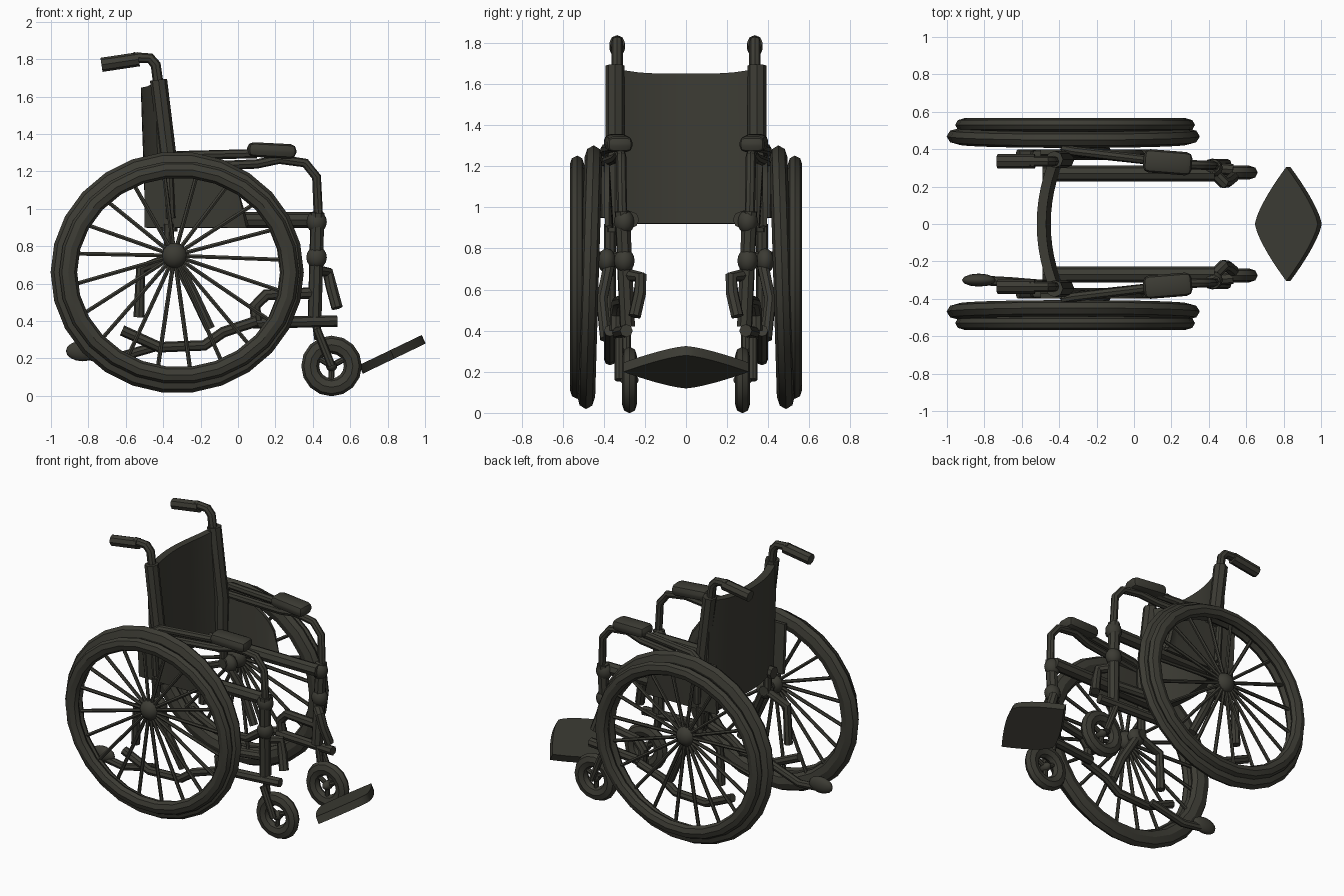
import bpy, bmesh, math

if "Cube" in bpy.data.objects:
    bpy.data.objects.remove(bpy.data.objects["Cube"], do_unlink=True)

mat = bpy.data.materials.new("dark olive grey")
mat.use_nodes = True
colour = (0.045, 0.044, 0.034, 1)
mat.diffuse_color = colour
mat.node_tree.nodes["Principled BSDF"].inputs["Base Color"].default_value = colour


def finish(name, angle=40):
    ob = bpy.context.object
    ob.name = name
    ob.data.materials.clear()
    ob.data.materials.append(mat)
    bpy.ops.object.shade_smooth_by_angle(angle=math.radians(angle))
    return ob


def activate(ob):
    bpy.context.collection.objects.link(ob)
    bpy.ops.object.select_all(action="DESELECT")
    ob.select_set(True)
    bpy.context.view_layer.objects.active = ob


def tubes(name, paths, radius, res=2):
    """Several round tubes joined in one object."""
    cu = bpy.data.curves.new(name, "CURVE")
    cu.dimensions = "3D"
    cu.bevel_depth = radius
    cu.bevel_resolution = res
    cu.use_fill_caps = True
    for pts in paths:
        sp = cu.splines.new("POLY")
        sp.points.add(len(pts) - 1)
        for p, co in zip(sp.points, pts):
            p.co = (*co, 1)
    activate(bpy.data.objects.new(name, cu))
    bpy.ops.object.convert(target="MESH")
    finish(name)


def ring(name, centre, major, minor, width, squash=1, tilt=0, seg=26):
    bpy.ops.mesh.primitive_torus_add(location=centre, rotation=(math.pi / 2 + tilt, 0, 0),
                                     major_radius=major, minor_radius=minor,
                                     major_segments=seg, minor_segments=8)
    bpy.context.object.scale = (1, squash, width)
    finish(name)


def ball(name, centre, size):
    bpy.ops.mesh.primitive_uv_sphere_add(segments=12, ring_count=8, location=centre)
    bpy.context.object.scale = size
    finish(name)


def pad(name, centre, size, turn):
    """Cushion: a box with wide rounded edges."""
    bpy.ops.mesh.primitive_cube_add(size=1, location=centre, rotation=(0, 0.05, turn))
    ob = bpy.context.object
    ob.scale = size
    bpy.ops.object.transform_apply(location=False, rotation=False, scale=True)
    mod = ob.modifiers.new("rounding", "BEVEL")
    mod.width = 0.032
    mod.segments = 2
    bpy.ops.object.modifier_apply(modifier=mod.name)
    finish(name)


def sheet(name, nu, nv, f, thick):
    """Grid surface f(u, v) with thickness."""
    bm = bmesh.new()
    g = [[bm.verts.new(f(i / nu, j / nv)) for j in range(nv + 1)] for i in range(nu + 1)]
    for i in range(nu):
        for j in range(nv):
            bm.faces.new((g[i][j], g[i + 1][j], g[i + 1][j + 1], g[i][j + 1]))
    bmesh.ops.remove_doubles(bm, verts=bm.verts, dist=1e-4)
    me = bpy.data.meshes.new(name)
    bm.to_mesh(me)
    bm.free()
    ob = bpy.data.objects.new(name, me)
    activate(ob)
    mod = ob.modifiers.new("thickness", "SOLIDIFY")
    mod.thickness = thick
    mod.offset = 0
    bpy.ops.object.modifier_apply(modifier=mod.name)
    finish(name)


for s, side in ((1, "left"), (-1, "right")):
    def at(y, *xz):
        return [(x, s * y, z) for x, z in xz]

    # Drive wheel: tyre, hand rim, hub and spokes
    ring(f"{side}_tyre", (-0.325, s * 0.468, 0.66), 0.613, 0.064, 0.68, 0.955, s * 0.03)
    ring(f"{side}_hand_rim", (-0.315, s * 0.53, 0.66), 0.593, 0.048, 0.74, 0.93)
    ball(f"{side}_hub", (-0.34, s * 0.48, 0.75), (0.07, 0.06, 0.07))
    ball(f"{side}_inner_hub", (-0.34, s * 0.385, 0.74), (0.06, 0.045, 0.06))
    spokes = []
    for k in range(20):
        a = math.tau * (k + 0.4) / 20
        spokes.append([(-0.34, s * 0.49, 0.75),
                       (-0.325 + 0.57 * math.cos(a), s * 0.475, 0.66 + 0.54 * math.sin(a))])
    tubes(f"{side}_spokes", spokes, 0.012, 1)
    tubes(f"{side}_axle", [[(-0.34, s * 0.48, 0.75), (-0.36, s * 0.34, 0.75)]], 0.035)

    # Push handle and back post
    tubes(f"{side}_back_post", [at(0.345, (-0.425, 1.69), (-0.365, 1.2), (-0.37, 0.88))], 0.046)
    tubes(f"{side}_handle_stem", [at(0.335, (-0.425, 1.66), (-0.44, 1.77), (-0.47, 1.805),
                                     (-0.56, 1.81))], 0.028)
    tubes(f"{side}_grip", [at(0.335, (-0.53, 1.8), (-0.73, 1.77))], 0.038)

    # Arm rest tubes and pad
    tubes(f"{side}_arm_tube", [[(-0.36, s * 0.39, 0.95), (-0.37, s * 0.4, 1.26),
                                (-0.32, s * 0.39, 1.285), (0.1, s * 0.34, 1.295)],
                               [(-0.36, s * 0.39, 1.22), (0.1, s * 0.34, 1.24),
                                (0.22, s * 0.32, 1.265), (0.36, s * 0.315, 1.245),
                                (0.42, s * 0.315, 1.17), (0.43, s * 0.31, 0.95)]], 0.025)
    pad(f"{side}_arm_pad", (0.18, s * 0.33, 1.312), (0.26, 0.125, 0.078), -s * 0.08)

    # Seat rail, front post and its collars
    tubes(f"{side}_seat_rail", [at(0.27, (-0.49, 0.94), (0.43, 0.94))], 0.042)
    tubes(f"{side}_front_post", [[(0.425, s * 0.31, 0.98), (0.41, s * 0.285, 0.42)]], 0.038)
    for n, z in enumerate((0.74, 0.93)):
        ball(f"{side}_collar_{n + 1}", (0.42, s * 0.3, z), (0.055, 0.05, 0.06))

    # Lower frame with front loop and hanging lever
    tubes(f"{side}_lower_rail", [[(0.08, s * 0.33, 0.39), (0.53, s * 0.29, 0.4)],
                                 [(0.1, s * 0.34, 0.4), (0.09, s * 0.34, 0.48),
                                  (0.15, s * 0.33, 0.54), (0.4, s * 0.29, 0.55)]], 0.031)
    tubes(f"{side}_lever", [[(0.42, s * 0.28, 0.67), (0.48, s * 0.22, 0.66),
                             (0.5, s * 0.225, 0.58), (0.53, s * 0.25, 0.47)]], 0.031)

    # Rear lower frame behind the wheel
    tubes(f"{side}_rear_frame", [
        at(0.37, (-0.37, 0.92), (-0.37, 0.74), (-0.52, 0.68), (-0.53, 0.42)),
        [(-0.34, s * 0.37, 0.74), (-0.24, s * 0.41, 0.55), (-0.15, s * 0.39, 0.36)],
        at(0.37, (-0.62, 0.35), (-0.42, 0.26), (-0.18, 0.27), (-0.08, 0.34), (0.1, 0.4)),
    ], 0.029)

    # Caster wheel, spokes and fork
    ring(f"{side}_caster", (0.5, s * 0.275, 0.16), 0.114, 0.048, 0.78, 1, 0, 16)
    ball(f"{side}_caster_hub", (0.5, s * 0.275, 0.16), (0.03, 0.045, 0.03))
    bars = []
    for k in range(3):
        a = math.tau * k / 3 + 0.5
        bars.append([(0.5, s * 0.275, 0.16),
                     (0.5 + 0.1 * math.cos(a), s * 0.275, 0.16 + 0.1 * math.sin(a))])
    tubes(f"{side}_caster_spokes", bars, 0.016)
    tubes(f"{side}_caster_fork", [at(0.29, (0.41, 0.45), (0.43, 0.3)),
                                  at(0.325, (0.42, 0.36), (0.5, 0.16))], 0.022)

    # Side guard with a rounded upper front corner
    def guard(u, v):
        front = max(0, (u - 0.25) / 0.75)
        top = 0.33 * math.sqrt(1 - front ** 2.4) + 0.01
        return (-0.5 + 0.55 * u, s * (0.365 + 0.02 * v), 0.9 + v * top)
    sheet(f"{side}_side_guard", 14, 4, guard, 0.025)

# Rear stabiliser foot on one side
tubes("stabiliser", [[(-0.42, -0.33, 0.27), (-0.66, -0.31, 0.2), (-0.84, -0.3, 0.22)]], 0.026)
ball("stabiliser_foot", (-0.83, -0.3, 0.24), (0.09, 0.035, 0.055))


# Sling back rest, bowed backward between the posts
def sling(u, v):
    w = 2 * u - 1
    z = 0.92 + 0.73 * v + 0.03 * w ** 4 * v
    return (-0.47 - 0.025 * v + 0.075 * w * w, 0.36 * w, z)


sheet("back_rest", 12, 8, sling, 0.05)


# Foot plate: pointed lens, rising toward the front
def plate(u, v):
    w, t = 2 * u - 1, 2 * v - 1
    x = 0.168 * t * (1 - abs(w) ** 1.35)
    return (0.825 + x, 0.305 * w, 0.222 + 0.48 * x)


sheet("foot_plate", 16, 4, plate, 0.05)
